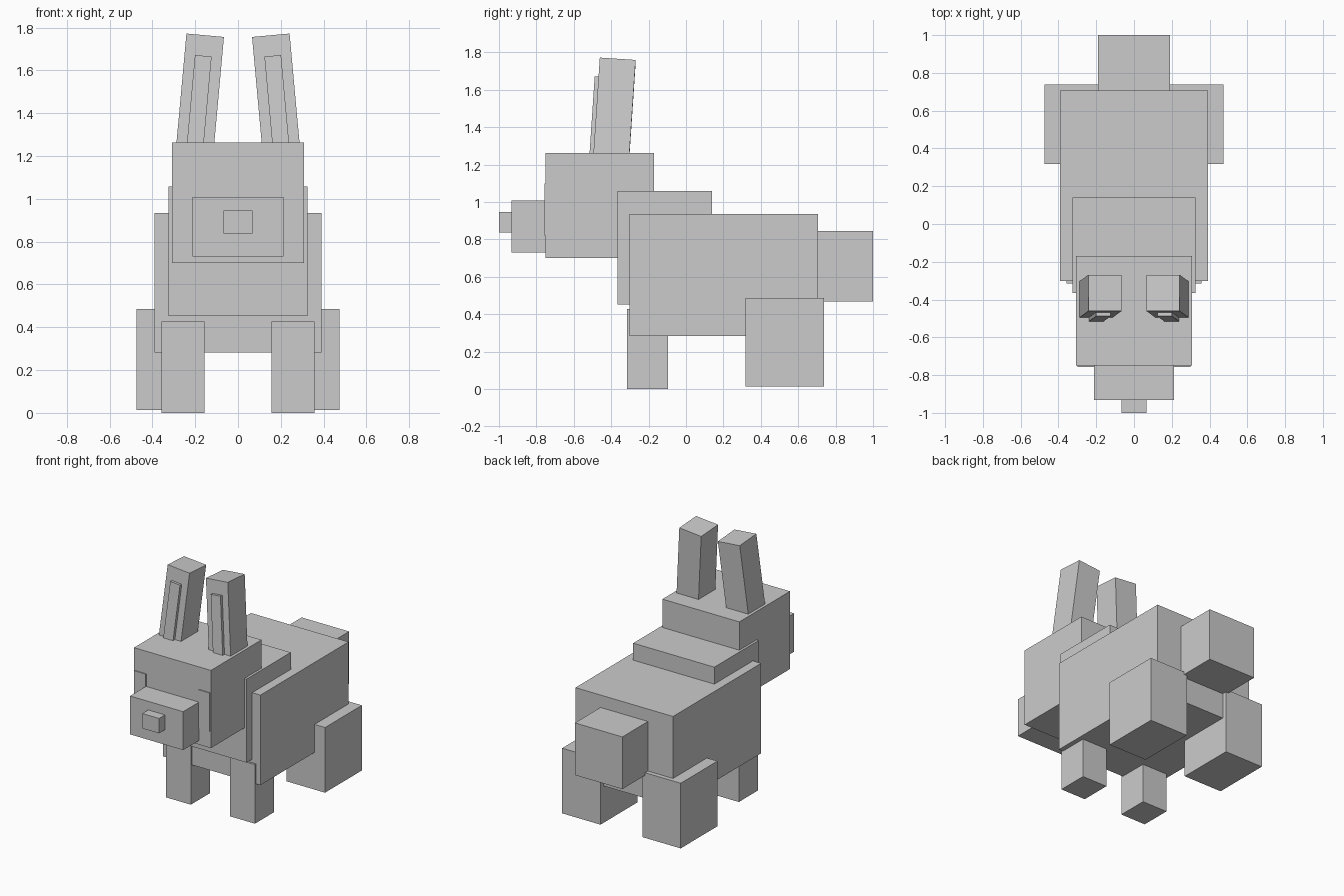
import bpy, bmesh
from math import radians
from mathutils import Matrix, Vector, Euler

if "Cube" in bpy.data.objects:
    bpy.data.objects.remove(bpy.data.objects["Cube"])

grey = bpy.data.materials.new("light grey")
grey.diffuse_color = (0.6, 0.6, 0.6, 1)
grey.use_nodes = True
grey.node_tree.nodes["Principled BSDF"].inputs["Base Color"].default_value = grey.diffuse_color


def box(name, x, y, z, matrix=Matrix()):
    """Box from (min, max) ranges, optionally placed by a matrix."""
    bm = bmesh.new()
    bmesh.ops.create_cube(bm, size=1)
    for v in bm.verts:
        v.co = Vector([(r[0] + r[1]) / 2 + c * (r[1] - r[0])
                       for r, c in zip((x, y, z), v.co)])
    bm.transform(matrix)
    mesh = bpy.data.meshes.new(name)
    bm.to_mesh(mesh)
    bm.free()
    mesh.materials.append(grey)
    obj = bpy.data.objects.new(name, mesh)
    bpy.context.collection.objects.link(obj)
    return obj


# Central parts
box("body", (-0.391, 0.391), (-0.302, 0.707), (0.283, 0.935))
box("shoulders", (-0.325, 0.325), (-0.366, 0.14), (0.453, 1.058))
box("head", (-0.308, 0.308), (-0.75, -0.17), (0.70, 1.263))
box("muzzle", (-0.213, 0.213), (-0.932, -0.70), (0.73, 1.008))
box("nose", (-0.067, 0.067), (-1.0, -0.90), (0.838, 0.946))
box("tail", (-0.19, 0.19), (0.66, 1.0), (0.467, 0.845))

# Paired parts
for side, s in (("left", 1), ("right", -1)):
    def span(a, b):
        return tuple(sorted((s * a, s * b)))

    box(f"{side}_front_leg", span(0.157, 0.357), (-0.316, -0.095), (0.0, 0.428))
    box(f"{side}_hind_leg", span(0.168, 0.475), (0.318, 0.739), (0.014, 0.486))
    box(f"{side}_eye", span(0.21, 0.30), (-0.757, -0.749), (0.82, 1.10))

    # Ears lean back and towards each other
    tilt = Matrix.Translation((s * 0.199, -0.398, 1.263)) @ \
        Euler((radians(-3.8), radians(-5.2 * s), 0)).to_matrix().to_4x4()
    box(f"{side}_ear", (-0.088, 0.088), (-0.096, 0.096), (-0.05, 0.498), tilt)
    box(f"{side}_inner_ear", (-0.039, 0.039), (-0.117, -0.09), (-0.05, 0.40), tilt)
